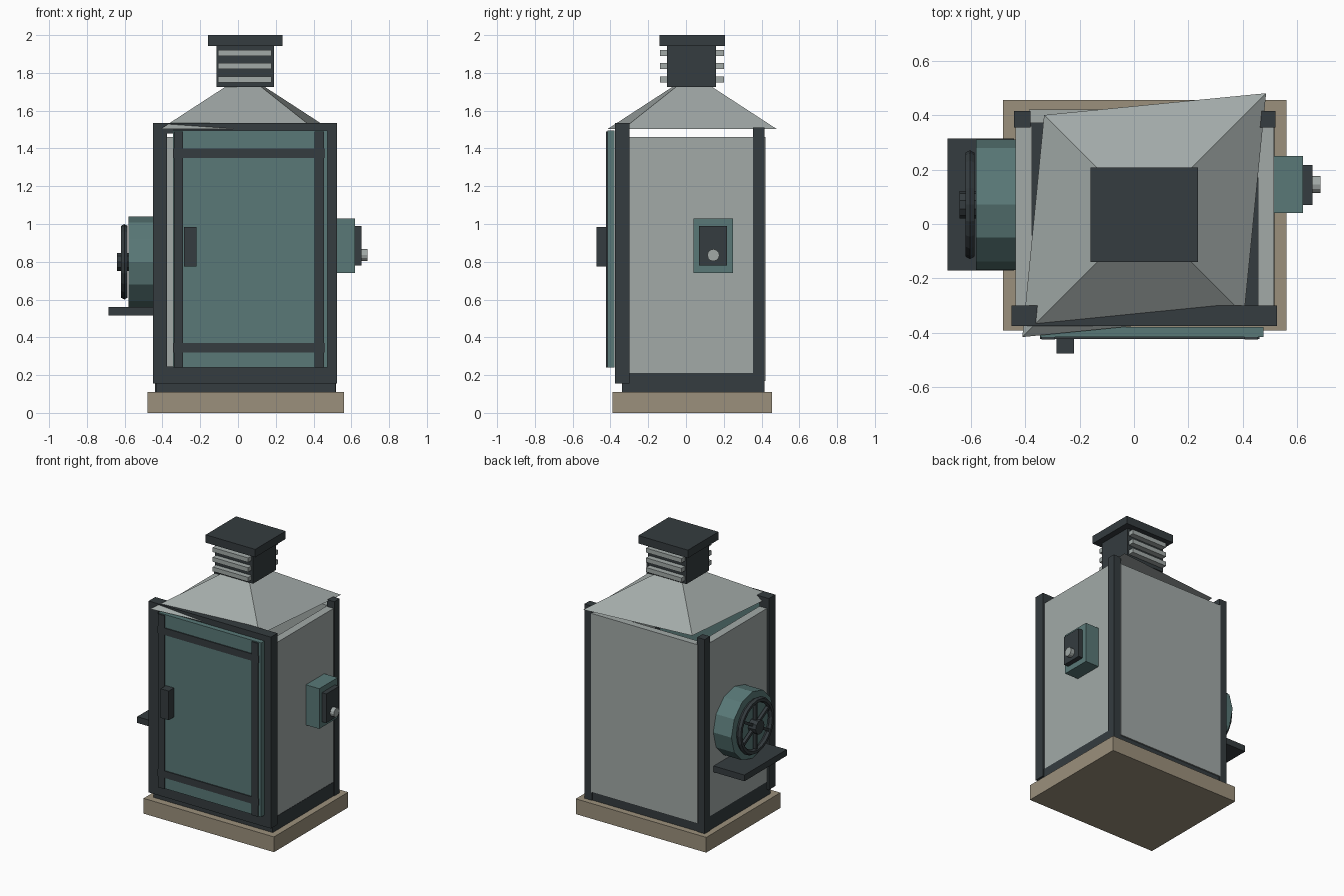
import bpy, bmesh, math
from mathutils import Matrix

if "Cube" in bpy.data.objects:
    bpy.data.objects.remove(bpy.data.objects["Cube"])


def material(name, rgb):
    m = bpy.data.materials.new(name)
    m.diffuse_color = (*rgb, 1)
    m.use_nodes = True
    m.node_tree.nodes["Principled BSDF"].inputs["Base Color"].default_value = m.diffuse_color
    return m


DARK = material("dark_metal", (0.035, 0.045, 0.05))
TEAL = material("teal_paint", (0.10, 0.19, 0.185))
TAN = material("tan_concrete", (0.33, 0.28, 0.20))
PALE = material("pale_sheet", (0.36, 0.40, 0.39))


def finish(name, bm, mat):
    bmesh.ops.recalc_face_normals(bm, faces=bm.faces)
    me = bpy.data.meshes.new(name)
    bm.to_mesh(me)
    bm.free()
    me.materials.append(mat)
    ob = bpy.data.objects.new(name, me)
    bpy.context.collection.objects.link(ob)
    return ob


def box(name, x, y, z, mat):
    """Box from (min, max) ranges on each axis."""
    bm = bmesh.new()
    size = [b - a for a, b in (x, y, z)]
    mid = [(a + b) / 2 for a, b in (x, y, z)]
    bmesh.ops.create_cube(bm, size=1, matrix=Matrix.Translation(mid) @ Matrix.Diagonal((*size, 1)))
    return finish(name, bm, mat)


def drum(name, x, y, z, r, sides, mat):
    """Cylinder lying along x."""
    bm = bmesh.new()
    place = Matrix.Translation((sum(x) / 2, y, z)) @ Matrix.Rotation(math.pi / 2, 4, 'Y')
    bmesh.ops.create_cone(bm, cap_ends=True, segments=sides, radius1=r, radius2=r,
                          depth=x[1] - x[0], matrix=place)
    return finish(name, bm, mat)


# Plinth and floor
box("plinth", (-0.48, 0.56), (-0.39, 0.455), (0, 0.11), TAN)
box("floor_sill", (-0.435, 0.515), (-0.34, 0.41), (0.11, 0.21), DARK)

# Cabinet frame
for side, fx, bx in (("left", (-0.45, -0.375), (-0.44, -0.38)),
                     ("right", (0.47, 0.525), (0.46, 0.52))):
    box(f"front_post_{side}", fx, (-0.375, -0.30), (0.155, 1.535), DARK)
    box(f"back_post_{side}", bx, (0.355, 0.415), (0.11, 1.51), DARK)
box("front_top_beam", (-0.45, 0.525), (-0.375, -0.30), (1.48, 1.535), DARK)
box("front_bottom_beam", (-0.45, 0.525), (-0.375, -0.30), (0.155, 0.245), DARK)

# Sheet walls
box("left_wall", (-0.435, -0.375), (-0.30, 0.36), (0.21, 1.46), PALE)
box("right_wall", (0.455, 0.513), (-0.30, 0.36), (0.21, 1.46), PALE)
box("back_wall", (-0.385, 0.465), (0.37, 0.42), (0.17, 1.46), PALE)

# Door with rails and handle
box("door", (-0.345, 0.475), (-0.415, -0.378), (0.24, 1.495), TEAL)
for i, x in enumerate(((-0.34, -0.29), (0.405, 0.455))):
    box(f"door_stile_{i}", x, (-0.424, -0.405), (0.24, 1.49), DARK)
for i, z in enumerate((0.32, 1.35)):
    box(f"door_rail_{i}", (-0.345, 0.46), (-0.422, -0.405), (z, z + 0.05), DARK)
box("door_handle", (-0.285, -0.22), (-0.475, -0.415), (0.775, 0.985), DARK)

# Skewed hood roof
cx, cy = 0.037, 0.033
corners = [(-0.447, -0.448), (0.367, -0.367), (0.448, 0.447), (-0.367, 0.367)]
bm = bmesh.new()
low = [bm.verts.new((cx + x, cy + y, 1.503)) for x, y in corners]
high = [bm.verts.new((cx + x * 0.22, cy + y * 0.22, 1.73)) for x, y in corners]
bm.faces.new(low)
bm.faces.new(high)
for i in range(4):
    j = (i + 1) % 4
    bm.faces.new((low[i], low[j], high[j], high[i]))
finish("hood_roof", bm, PALE)

# Vent stack with slats and cap
box("vent_stack", (-0.115, 0.19), (-0.10, 0.16), (1.725, 1.95), DARK)
box("vent_cap", (-0.16, 0.235), (-0.14, 0.207), (1.943, 2.0), DARK)
for i in range(3):
    z = 1.75 + i * 0.07
    box(f"front_slat_{i}", (-0.105, 0.178), (-0.138, -0.095), (z, z + 0.032), PALE)
    box(f"back_slat_{i}", (-0.105, 0.178), (0.155, 0.20), (z, z + 0.032), PALE)

# Side blower on a shelf
FY, FZ = 0.071, 0.80
box("blower_shelf", (-0.685, -0.44), (-0.17, 0.313), (0.515, 0.56), DARK)
drum("blower_housing", (-0.58, -0.43), FY, FZ, 0.24, 12, TEAL)
drum("blower_hub", (-0.64, -0.575), FY, FZ, 0.05, 10, DARK)
for i in range(3):
    spoke = box(f"blower_spoke_{i}", (-0.011, 0.011), (-0.18, 0.18), (-0.01, 0.01), DARK)
    spoke.location = (-0.602, FY, FZ)
    spoke.rotation_euler.x = math.radians(30 + 60 * i)
bpy.ops.mesh.primitive_torus_add(major_segments=20, minor_segments=6, major_radius=0.18,
                                 minor_radius=0.02, location=(-0.602, FY, FZ),
                                 rotation=(0, math.pi / 2, 0))
ring = bpy.context.object
ring.name = "blower_guard_ring"
ring.data.materials.append(DARK)

# Control box
box("control_box", (0.505, 0.62), (0.04, 0.25), (0.74, 1.03), TEAL)
box("control_plate", (0.615, 0.655), (0.07, 0.217), (0.78, 0.99), DARK)
drum("control_knob", (0.65, 0.685), 0.145, 0.835, 0.032, 12, PALE)
